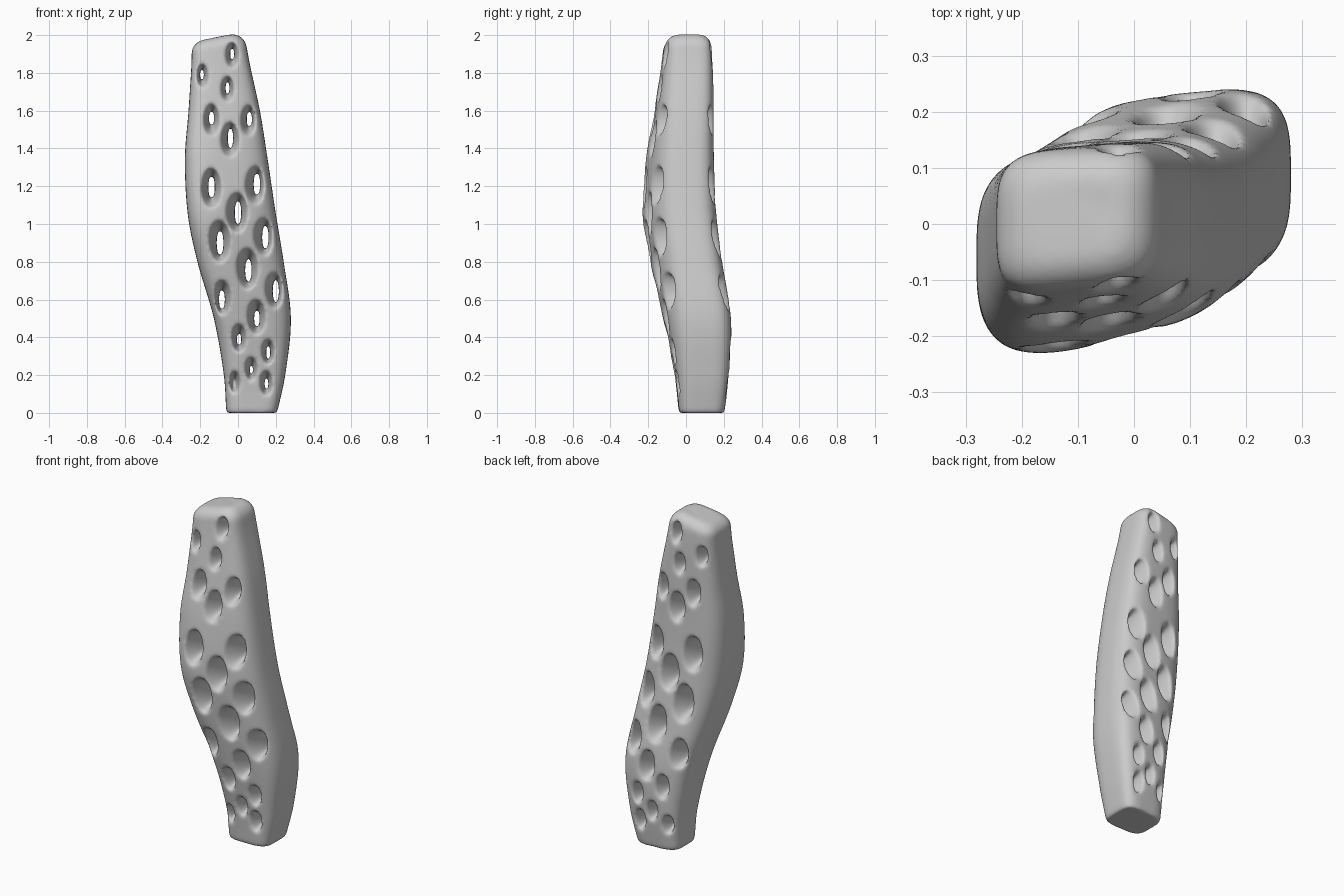
import bpy, bmesh, math

if "Cube" in bpy.data.objects:
    bpy.data.objects.remove(bpy.data.objects["Cube"])

# Body stations: z, left x, right x, front-left y, front-right y, back-left y, back-right y
STATIONS = [
    (0.00, -.062, .207, -.040, -.035, .190, .210),
    (0.20, -.075, .250, -.068, -.048, .212, .238),
    (0.50, -.128, .280, -.142, -.080, .205, .255),
    (0.80, -.215, .242, -.220, -.120, .158, .210),
    (1.05, -.266, .201, -.264, -.150, .130, .178),
    (1.35, -.281, .156, -.238, -.150, .122, .162),
    (1.60, -.262, .116, -.185, -.132, .125, .158),
    (1.85, -.247, .062, -.142, -.110, .128, .150),
    (2.00, -.245, .036, -.122, -.100, .125, .138),
]
# Holes: x, z, size factor
HOLES = [
    (-.03, 1.90, .65), (-.19, 1.79, .62), (-.055, 1.72, .62), (-.14, 1.56, .78),
    (.06, 1.555, .8), (-.04, 1.455, .85), (-.14, 1.195, 1.0), (.10, 1.21, 1.0),
    (0.0, 1.06, 1.0), (-.095, .90, 1.05), (.145, .93, 1.0), (.055, .755, 1.0),
    (-.085, .60, .9), (.20, .645, .95), (.10, .50, .85), (.005, .39, .7),
    (.16, .32, .62), (.07, .23, .58), (-.02, .16, .58), (.15, .155, .62),
]


def station(z):
    """Smoothly interpolated section parameters at height z."""
    n = len(STATIONS)
    i = 0
    while i < n - 2 and STATIONS[i + 1][0] < z:
        i += 1

    def slope(j, k):
        a, b = STATIONS[max(j - 1, 0)], STATIONS[min(j + 1, n - 1)]
        return (b[k] - a[k]) / (b[0] - a[0])
    p, q = STATIONS[i], STATIONS[i + 1]
    h = q[0] - p[0]
    t = (z - p[0]) / h
    return [(2*t**3 - 3*t*t + 1) * p[k] + (t**3 - 2*t*t + t) * h * slope(i, k)
            + (3*t*t - 2*t**3) * q[k] + (t**3 - t*t) * h * slope(i + 1, k)
            for k in range(1, 7)]


def lerp(a, b, t):
    return a + (b - a) * t


def loft(bm, rings):
    """Skin closed rings of coordinates and cap both ends."""
    vr = [[bm.verts.new(c) for c in r] for r in rings]
    n = len(vr[0])
    for a, b in zip(vr, vr[1:]):
        for i in range(n):
            bm.faces.new((a[i], a[(i + 1) % n], b[(i + 1) % n], b[i]))
    bm.faces.new(vr[0])
    bm.faces.new(vr[-1])


def make(name, bm):
    bmesh.ops.recalc_face_normals(bm, faces=bm.faces)
    me = bpy.data.meshes.new(name)
    bm.to_mesh(me)
    bm.free()
    ob = bpy.data.objects.new(name, me)
    bpy.context.collection.objects.link(ob)
    return ob


def section(z, inset):
    """Rounded, skewed rectangle at height z, pulled in by inset."""
    x0, x1, fl, fr, bl, br = station(z)
    # corners are softer in the middle than at the ends
    power = .5 + .1 * math.sin(math.pi * min(max(z / 2, 0), 1))
    pts = []
    for i in range(56):
        a = 2 * math.pi * i / 56
        c, s = math.cos(a), math.sin(a)
        u = .5 + .5 * math.copysign(abs(c) ** power, c)
        v = .5 + .5 * math.copysign(abs(s) ** power, s)
        x = lerp(x0 + inset, x1 - inset, u)
        y = lerp(lerp(fl, fr, u) + inset, lerp(bl, br, u) - inset, v)
        # the top end slopes down towards the left
        drop = .2 * max(0, -.04 - x) * max(0, (z - 1.75) / .25)
        pts.append((x, y, z - drop))
    return pts


# Body with rounded ends
R = .06
rings = [section(0, .003)]
rings += [section(.02 + (1.94 - .02) * i / 60, 0) for i in range(61)]
rings += [section(1.94 + (R + .004) * math.sin(a), R * (1 - math.cos(a)))
          for a in (math.radians(d) for d in range(15, 91, 15))]
bm = bmesh.new()
loft(bm, rings)
body = make("perforated_body", bm)

# Flared oval holes running front to back
bm = bmesh.new()
for hx, hz, k in HOLES:
    x0, x1, fl, fr, bl, br = station(hz)
    u = (hx - x0) / (x1 - x0)
    front, back = lerp(fl, fr, u), lerp(bl, br, u)
    mid, half = (front + back) / 2, (back - front) / 2
    rings = []
    for j in range(-12, 13):
        d = j / 10
        rx = k * (.017 + .042 * abs(d) ** 2.2)
        rz = k * (.066 + .046 * abs(d) ** 2.2)
        rings.append([(hx + rx * math.cos(t), mid + d * half, hz + rz * math.sin(t))
                      for t in (2 * math.pi * i / 24 for i in range(24))])
    loft(bm, rings)
cutter = make("hole_cutter", bm)
cutter.hide_render = True
cutter.hide_set(True)

# Cut, then fuse and soften into one organic surface
cut = body.modifiers.new("holes", 'BOOLEAN')
cut.operation, cut.solver, cut.object, cut.use_self = 'DIFFERENCE', 'EXACT', cutter, True
rem = body.modifiers.new("fuse", 'REMESH')
rem.mode, rem.voxel_size, rem.use_smooth_shade = 'VOXEL', .008, True
smooth = body.modifiers.new("soften", 'SMOOTH')
smooth.factor, smooth.iterations = .5, 16
